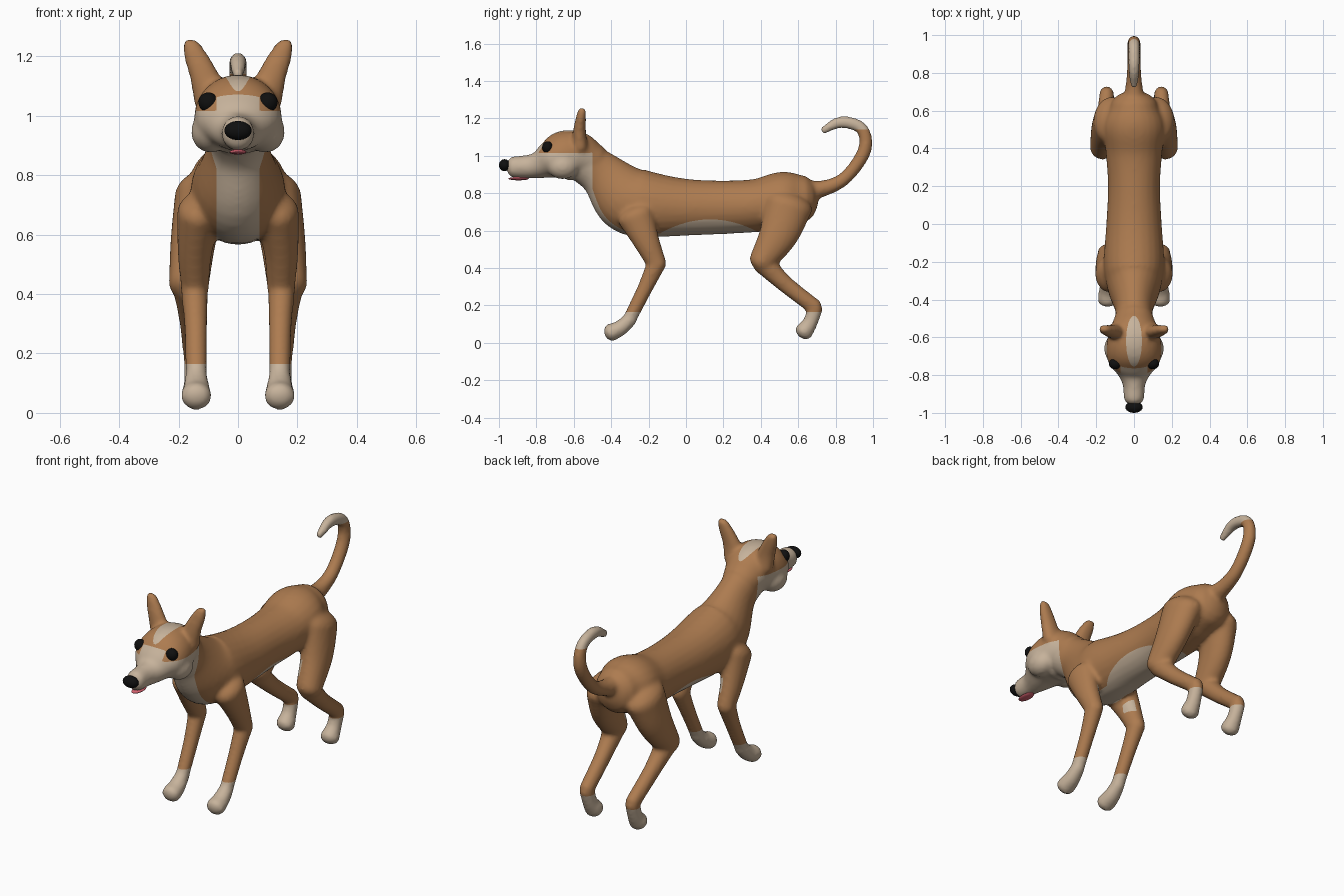
import bpy
import bmesh
import math
from mathutils import Vector, Matrix

cube = bpy.data.objects.get("Cube")
if cube:
    bpy.data.objects.remove(cube, do_unlink=True)

RING = 24   # points around each tube
STEPS = 6   # rings between two path points


def material(name, rgb, rough=0.7):
    mat = bpy.data.materials.new(name)
    mat.use_nodes = True
    colour = (*rgb, 1)
    mat.diffuse_color = colour
    bsdf = mat.node_tree.nodes["Principled BSDF"]
    bsdf.inputs["Base Color"].default_value = colour
    bsdf.inputs["Roughness"].default_value = rough
    return mat


tan = material("tan fur", (0.42, 0.2, 0.08))
cream = material("cream fur", (0.57, 0.45, 0.33))
black = material("black", (0.005, 0.005, 0.005), 0.4)
pink = material("tongue pink", (0.7, 0.13, 0.17))


def make_object(name, bm, mats):
    mesh = bpy.data.meshes.new(name)
    bm.to_mesh(mesh)
    bm.free()
    for m in mats:
        mesh.materials.append(m)
    obj = bpy.data.objects.new(name, mesh)
    bpy.context.collection.objects.link(obj)
    mesh.shade_smooth()
    return obj


def spline(points):
    """Catmull-Rom through (x, y, z, half width, half depth) points."""
    p = [Vector(q) for q in points]
    p = [p[0] * 2 - p[1]] + p + [p[-1] * 2 - p[-2]]
    out = []
    for a, b, c, d in zip(p, p[1:], p[2:], p[3:]):
        for i in range(STEPS):
            t = i / STEPS
            out.append((b * 2 + (c - a) * t + (a * 2 - b * 5 + c * 4 - d) * t**2
                        + (b * 3 - a - c * 3 + d) * t**3) * 0.5)
    return out + [p[-2]]


def tube(bm, points, side=1):
    """Closed tube with elliptical rings and rounded ends."""
    path = spline(points)
    centres = [Vector(q[:3]) for q in path]
    last = len(path) - 1
    sections = []
    for i, q in enumerate(path):
        axis = (centres[min(i + 1, last)] - centres[max(i - 1, 0)]).normalized()
        sections.append((centres[i], axis, q[3], q[4]))

    def cap(section, sign):
        c, axis, w, d = section
        return [(c + axis * sign * 0.75 * min(w, d) * math.sin(a), axis,
                 w * math.cos(a), d * math.cos(a)) for a in (0.4, 0.8, 1.2, 1.5)]

    sections = cap(sections[0], -1)[::-1] + sections + cap(sections[-1], 1)
    rings = []
    for c, axis, w, d in sections:
        up = Vector((1, 0, 0)).cross(axis).normalized()
        ring = []
        for k in range(RING):
            a = math.tau * k / RING
            co = c + Vector((math.cos(a) * w, 0, 0)) + up * math.sin(a) * d
            ring.append(bm.verts.new((co.x * side, co.y, co.z)))
        rings.append(ring)
    for r, s in zip(rings, rings[1:]):
        for k in range(RING):
            n = (k + 1) % RING
            bm.faces.new((r[k], r[n], s[n], s[k]))
    bm.faces.new(rings[0])
    bm.faces.new(rings[-1])


def ball(bm, centre, size):
    bmesh.ops.create_uvsphere(bm, u_segments=24, v_segments=16, radius=1,
                              matrix=Matrix.Translation(centre) @ Matrix.Diagonal((*size, 1)))


bm = bmesh.new()
# Torso and neck
tube(bm, [(0, -.55, .97, .11, .11), (0, -.45, .9, .1, .125), (0, -.32, .775, .145, .18),
          (0, -.2, .74, .16, .175), (0, 0, .725, .147, .152), (0, .2, .725, .138, .143),
          (0, .38, .735, .15, .142), (0, .52, .765, .165, .15), (0, .61, .77, .13, .13)])
# Head and muzzle
tube(bm, [(0, -.5, .97, .105, .1), (0, -.58, 1, .135, .13), (0, -.66, 1, .147, .132),
          (0, -.73, .975, .137, .1), (0, -.79, .95, .092, .072), (0, -.85, .942, .06, .062),
          (0, -.92, .94, .055, .058)])
# Tail
tube(bm, [(0, .62, .81, .06, .06), (0, .75, .83, .043, .042), (0, .86, .89, .036, .036),
          (0, .955, 1.03, .035, .037), (0, .94, 1.145, .031, .033),
          (0, .83, 1.18, .03, .032), (0, .735, 1.137, .02, .021)])
for s in (1, -1):
    # Cheek and ear
    ball(bm, (s * .092, -.66, .945), (.066, .085, .07))
    tube(bm, [(.095, -.565, 1.04, .053, .042), (.108, -.57, 1.12, .053, .036),
              (.14, -.562, 1.2, .043, .028), (.157, -.556, 1.242, .031, .022)], s)
    # Front leg and paw
    tube(bm, [(.13, -.27, .68, .075, .1), (.145, -.21, .54, .058, .07),
              (.145, -.155, .42, .047, .052)], s)
    tube(bm, [(.147, -.155, .43, .047, .052), (.142, -.22, .29, .039, .041),
              (.14, -.295, .14, .036, .037)], s)
    tube(bm, [(.14, -.295, .13, .036, .038), (.14, -.35, .08, .046, .042),
              (.14, -.402, .055, .053, .048)], s)
    # Hind leg and paw
    tube(bm, [(.12, .55, .74, .092, .13), (.15, .495, .58, .077, .105),
              (.165, .405, .435, .068, .07)], s)
    tube(bm, [(.165, .41, .43, .057, .06), (.155, .53, .315, .044, .046),
              (.145, .69, .19, .039, .043)], s)
    tube(bm, [(.145, .69, .185, .038, .042), (.142, .665, .11, .04, .04),
              (.14, .63, .06, .052, .05)], s)
bmesh.ops.recalc_face_normals(bm, faces=bm.faces)
body = make_object("dog_body", bm, [tan, cream])

# Blend the overlapping forms into one skin
remesh = body.modifiers.new("blend", 'REMESH')
remesh.mode = 'VOXEL'
remesh.voxel_size = 0.011
soften = body.modifiers.new("soften", 'SMOOTH')
soften.factor = 0.5
soften.iterations = 9


def marking(p):
    """Positive inside the cream markings, negative on tan fur."""
    x, y, z = abs(p.x), p.y, p.z
    paws = 0.165 - z
    tail_tip = min(z - 1.05, y - 0.6, max(z - 1.14, 0.9 - y))
    face = min(1.015 - z, -0.5 - y, z - 0.8)
    blaze = min(z - 1.03, 0.03 * (1 - (x / 0.042)**2 - ((y + 0.62) / 0.135)**2))
    chest = min(0.072 - x, 0.76 - 0.7 * (y + 0.32) - z, -0.1 - y, z - 0.5)
    belly = min(0.66 - 0.075 * ((y - 0.13) / 0.27)**2 - z, 0.13 - x,
                y + 0.2, 0.42 - y, z - 0.5)
    return max(paws, tail_tip, face, blaze, chest, belly)


# Cut the skin along the marking outlines and colour each side
bm = bmesh.new()
bm.from_object(body, bpy.context.evaluated_depsgraph_get())
body.modifiers.clear()
cuts = set()
for edge in list(bm.edges):
    a, b = (marking(v.co) for v in edge.verts)
    if a * b < 0:
        start = edge.verts[0]
        cuts.add(bmesh.utils.edge_split(edge, start, a / (a - b))[1])
for face in list(bm.faces):
    pair = [v for v in face.verts if v in cuts]
    if len(pair) == 2:
        bmesh.utils.face_split(face, pair[0], pair[1])
for face in bm.faces:
    face.material_index = int(marking(face.calc_center_median()) > 0)
    face.smooth = True
bm.to_mesh(body.data)
bm.free()

# Eyes, nose and tongue
for name, centre, size, mat in (
        ("left_eye", (.1, -.74, 1.045), (.033, .029, .033), black),
        ("right_eye", (-.1, -.74, 1.045), (.033, .029, .033), black),
        ("nose", (0, -.97, .95), (.046, .03, .032), black),
        ("tongue", (0, -.895, .878), (.028, .055, .009), pink)):
    bm = bmesh.new()
    ball(bm, centre, size)
    make_object(name, bm, [mat])
